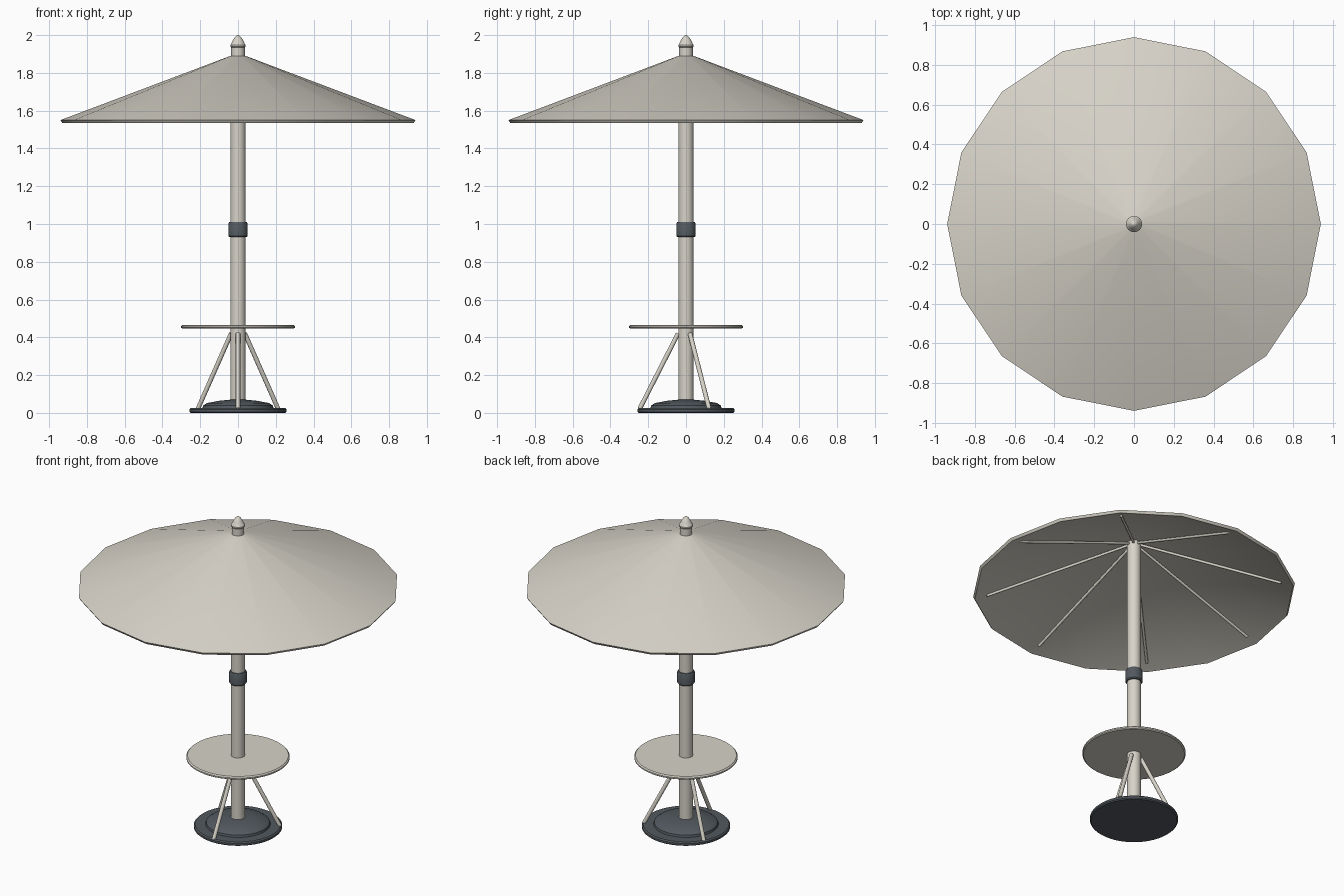
import bpy
import math
from mathutils import Vector

cube = bpy.data.objects.get("Cube")
if cube:
    bpy.data.objects.remove(cube, do_unlink=True)


def material(name, color):
    m = bpy.data.materials.new(name)
    m.use_nodes = True
    m.diffuse_color = (*color, 1)
    m.node_tree.nodes["Principled BSDF"].inputs["Base Color"].default_value = (*color, 1)
    return m


cream = material("warm cream", (0.68, 0.65, 0.58))
slate = material("dark slate", (0.085, 0.1, 0.115))


def smooth(ob, angle=35):
    bpy.ops.object.select_all(action="DESELECT")
    ob.select_set(True)
    bpy.context.view_layer.objects.active = ob
    bpy.ops.object.shade_smooth_by_angle(angle=math.radians(angle))


def lathe(name, profile, sides, mat):
    """Revolve (radius, height) points around z; zero radius makes a pole vertex."""
    verts, faces, rings = [], [], []
    for r, z in profile:
        n = sides if r > 0 else 1
        rings.append([len(verts) + i for i in range(n)])
        for i in range(n):
            a = math.tau * i / sides
            verts.append((r * math.cos(a), r * math.sin(a), z))
    for low, high in zip(rings, rings[1:]):
        for i in range(sides):
            j = (i + 1) % sides
            if len(low) == 1:
                faces.append((low[0], high[j], high[i]))
            elif len(high) == 1:
                faces.append((low[i], low[j], high[0]))
            else:
                faces.append((low[i], low[j], high[j], high[i]))
    mesh = bpy.data.meshes.new(name)
    mesh.from_pydata(verts, [], faces)
    mesh.materials.append(mat)
    ob = bpy.data.objects.new(name, mesh)
    bpy.context.collection.objects.link(ob)
    smooth(ob)
    return ob


def rod(name, start, end, radius, mat):
    start, end = Vector(start), Vector(end)
    d = end - start
    bpy.ops.mesh.primitive_cylinder_add(vertices=12, radius=radius, depth=d.length,
                                        location=(start + end) / 2,
                                        rotation=d.to_track_quat("Z", "Y").to_euler())
    ob = bpy.context.object
    ob.name = name
    ob.data.materials.append(mat)
    smooth(ob)


def polar(r, degrees, z):
    a = math.radians(degrees)
    return (r * math.cos(a), r * math.sin(a), z)


# Weighted base: flat plate with a stepped dome
lathe("base_plate", [(0, 0), (0.25, 0), (0.257, 0.006), (0.257, 0.018), (0.25, 0.025), (0, 0.025)], 48, slate)
lathe("base_dome", [(0, 0.02), (0.19, 0.02), (0.185, 0.038), (0.165, 0.052), (0.1, 0.064), (0.04, 0.07), (0, 0.07)], 48, slate)

# Pole and clamp collar
lathe("pole", [(0, 0.03), (0.04, 0.03), (0.04, 1.87), (0, 1.87)], 32, cream)
lathe("collar", [(0, 0.93), (0.046, 0.93), (0.051, 0.936), (0.051, 1.002), (0.046, 1.01), (0, 1.01)], 32, slate)

# Round table with a softened edge
lathe("table_top", [(0, 0.446), (0.294, 0.446), (0.301, 0.451), (0.301, 0.459), (0.294, 0.466), (0, 0.466)], 48, cream)

# Three table braces
for i, angle in enumerate((-90, 30, 150)):
    rod(f"table_brace_{i + 1}", polar(0.245, angle, 0.022), polar(0.042, angle, 0.42), 0.012, cream)

# Sixteen-sided canopy shell, hollow underneath
lathe("canopy", [(0, 1.88), (0.93, 1.535), (0.94, 1.55), (0.04, 1.89), (0, 1.895)], 16, cream)

# Eight ribs just below the canopy
for i in range(8):
    rod(f"canopy_rib_{i + 1}", polar(0.03, 45 * i, 1.855), polar(0.86, 45 * i, 1.556), 0.008, cream)

# Finial on the peak
lathe("finial", [(0, 1.88), (0.036, 1.88), (0.036, 1.935), (0.041, 1.94), (0.041, 1.948), (0.036, 1.953),
                 (0.028, 1.972), (0.016, 1.99), (0.006, 1.999), (0, 2.0)], 32, cream)
